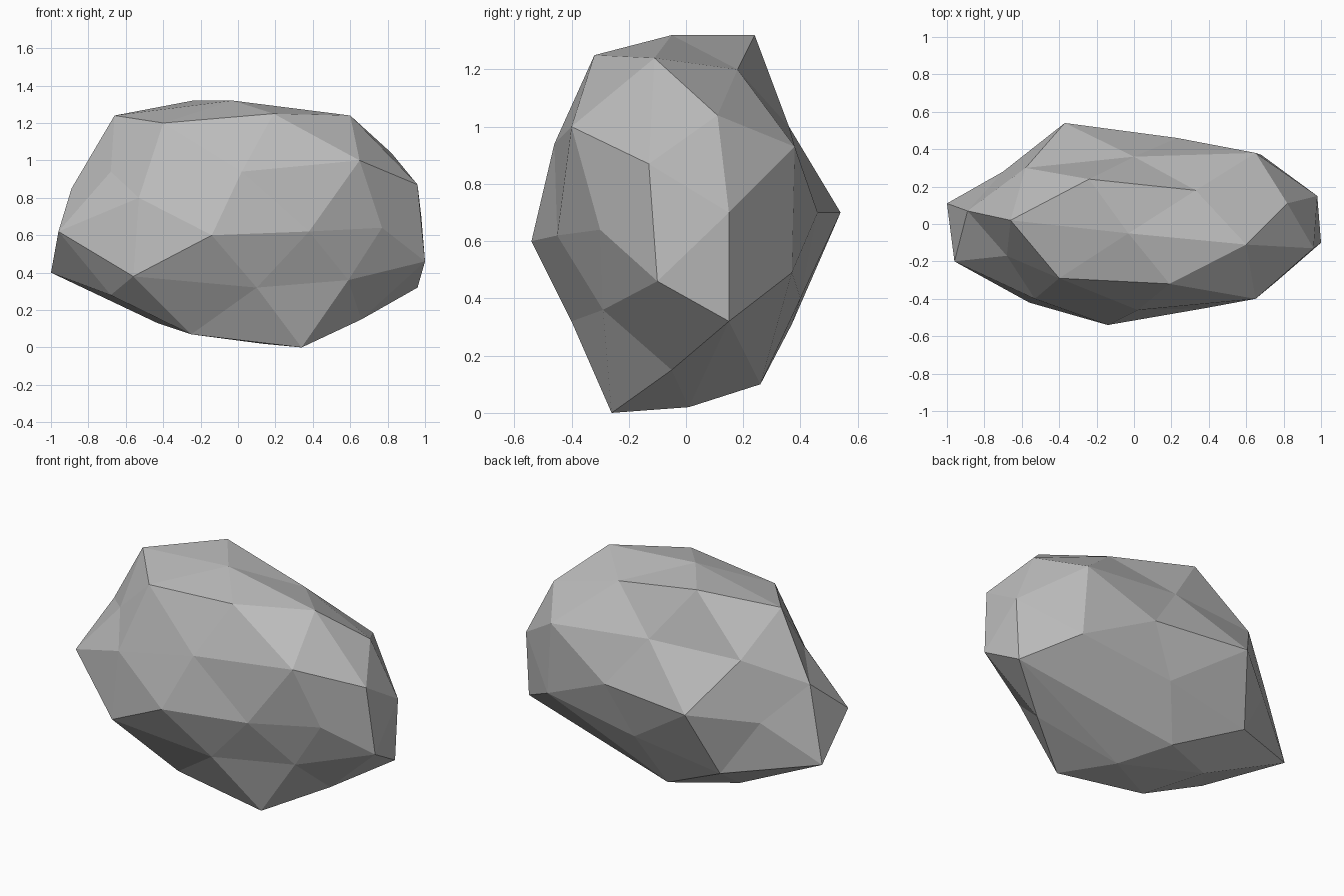
import bpy
import bmesh
from mathutils import Vector

# Remove the default cube
default_cube = bpy.data.objects.get("Cube")
if default_cube:
    bpy.data.objects.remove(default_cube, do_unlink=True)

# Corner points of the chipped boulder, grouped by region
crown = [(-.66, .02, 1.24), (.19, -.32, 1.25), (.6, -.11, 1.24), (-.24, .24, 1.32),
         (-.03, -.05, 1.32), (.33, .18, 1.2), (-.4, -.29, 1.2)]
front_side = [(.65, -.4, 1), (.02, -.46, .94), (-.14, -.54, .6), (-.68, -.17, .94),
              (-.53, -.4, .8), (-.56, -.42, .38), (.1, -.4, .32), (.38, -.45, .62),
              (.77, -.3, .64), (.59, -.29, .36)]
right_end = [(-1, .11, .4), (-.96, -.2, .62), (-.89, .07, .85)]
left_end = [(.96, -.13, .87), (1, -.1, .46), (.96, .15, .32), (.98, .15, .7),
            (.82, .11, 1.04)]
back_side = [(.65, .38, .93), (-.37, .54, .7), (.23, .46, .7), (0, .36, 1),
             (-.58, .3, 1), (-.7, .28, .64), (-.49, .37, .31), (.07, .4, .4),
             (.68, .37, .49)]
underside = [(-.68, -.22, .28), (-.43, .09, .13), (-.25, -.22, .07), (.34, -.26, 0),
             (.66, -.05, .15), (.13, .01, .02), (-.06, .26, .1)]


def inflate(point, centre, radii):
    """Move a corner most of the way onto a unit ball, so dents keep their corner."""
    offset = Vector(point) - centre
    ball = Vector(o / r for o, r in zip(offset, radii))
    return ball * ball.length ** -0.7


def faceted_stone(name, corners, centre, radii, material):
    """Wrap corners in flat triangles, then settle each one in its true place."""
    bm = bmesh.new()
    pairs = [(bm.verts.new(inflate(c, centre, radii)), c) for c in corners]
    bmesh.ops.convex_hull(bm, input=bm.verts[:], use_existing_faces=False)
    for vert, corner in pairs:
        vert.co = corner
    loose = [v for v in bm.verts if not v.link_faces]
    bmesh.ops.delete(bm, geom=loose, context='VERTS')
    bmesh.ops.recalc_face_normals(bm, faces=bm.faces[:])
    for face in bm.faces:
        face.smooth = False
    mesh = bpy.data.meshes.new(name)
    bm.to_mesh(mesh)
    bm.free()
    mesh.materials.append(material)
    stone = bpy.data.objects.new(name, mesh)
    bpy.context.collection.objects.link(stone)
    return stone


def flat_material(name, colour):
    material = bpy.data.materials.new(name)
    material.use_nodes = True
    material.diffuse_color = colour
    shader = next(n for n in material.node_tree.nodes if n.type == 'BSDF_PRINCIPLED')
    shader.inputs["Base Color"].default_value = colour
    shader.inputs["Roughness"].default_value = 0.9
    return material


# Single grey boulder
stone_grey = flat_material("stone_grey", (.5, .5, .5, 1))
faceted_stone("boulder",
              crown + front_side + right_end + left_end + back_side + underside,
              Vector((0, 0, .66)), (1, .5, .66), stone_grey)
